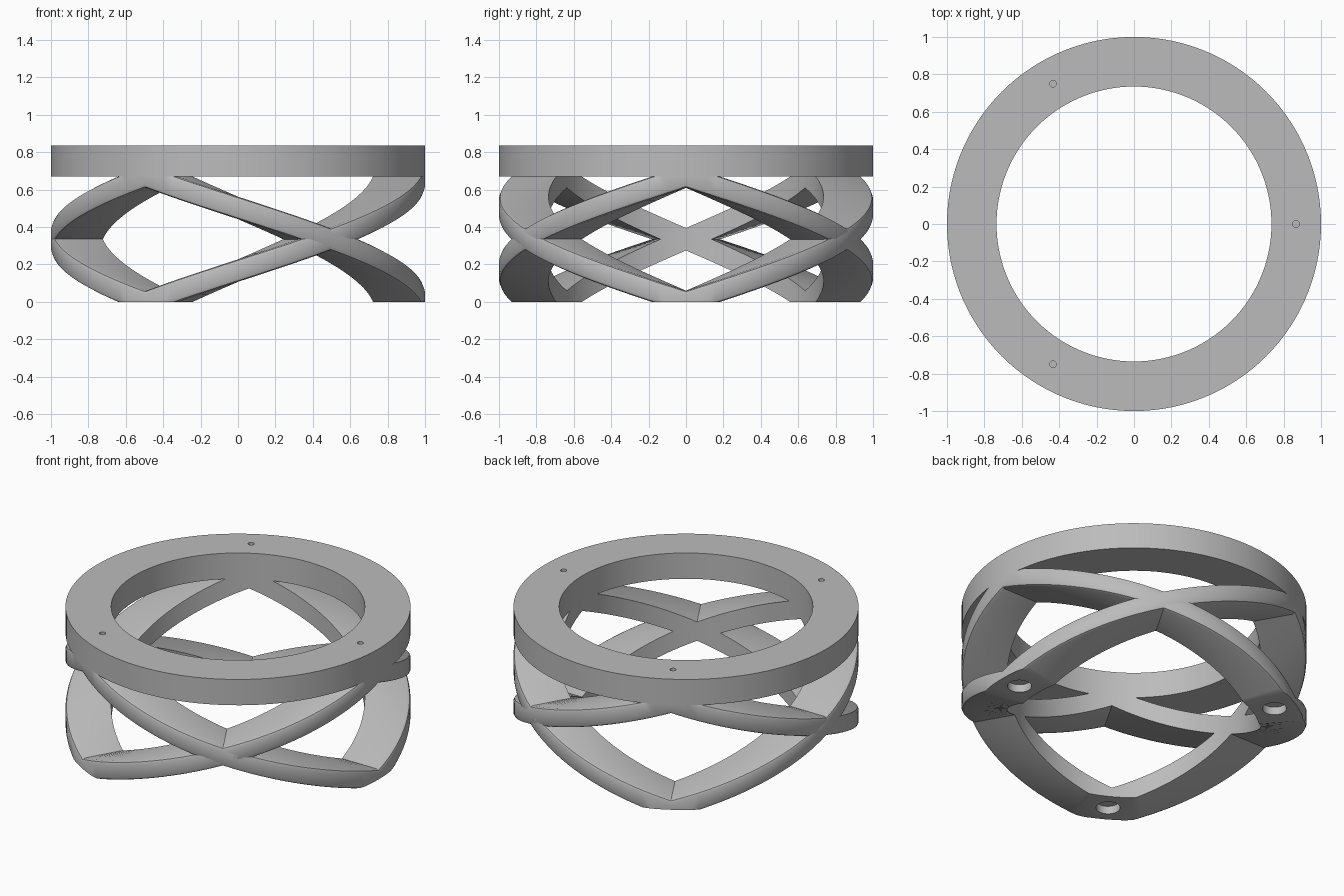
import bpy
import bmesh
from math import cos, sin, radians
from mathutils import Matrix

if "Cube" in bpy.data.objects:
    bpy.data.objects.remove(bpy.data.objects["Cube"])

OUTER, INNER = 1.0, 0.735
RING_LOW, RING_HIGH = 0.67, 0.835
HALF = 0.06          # half the height of a leg band
ROUND = 0.02         # softened outer edge of a band
STEP = 3             # degrees per facet
HOLE_R = 0.866       # circle on which all holes sit

grey = bpy.data.materials.new("plain_grey")
grey.use_nodes = True
grey.diffuse_color = (0.5, 0.5, 0.5, 1)
grey.node_tree.nodes["Principled BSDF"].inputs["Base Color"].default_value = (0.5, 0.5, 0.5, 1)


def make_object(name, bm):
    bmesh.ops.recalc_face_normals(bm, faces=bm.faces[:])
    mesh = bpy.data.meshes.new(name)
    bm.to_mesh(mesh)
    bm.free()
    mesh.materials.append(grey)
    obj = bpy.data.objects.new(name, mesh)
    bpy.context.collection.objects.link(obj)
    return obj


def select_only(obj):
    bpy.ops.object.select_all(action="DESELECT")
    obj.select_set(True)
    bpy.context.view_layer.objects.active = obj


def sweep(bm, sections, closed):
    """Skin a list of equal cross-sections, capping the ends if open."""
    rows = [[bm.verts.new(p) for p in s] for s in sections]
    pairs = list(zip(rows, rows[1:]))
    if closed:
        pairs.append((rows[-1], rows[0]))
    else:
        bm.faces.new(rows[0])
        bm.faces.new(rows[-1])
    for a, b in pairs:
        for i in range(len(a)):
            j = (i + 1) % len(a)
            bm.faces.new((a[i], a[j], b[j], b[i]))


def trim(bm, z, up):
    """Cut level at height z, remove the far side and close the cut."""
    cut = bmesh.ops.bisect_plane(
        bm, geom=bm.verts[:] + bm.edges[:] + bm.faces[:], dist=1e-6,
        plane_co=(0, 0, z), plane_no=(0, 0, 1),
        clear_outer=up, clear_inner=not up)["geom_cut"]
    edges = [e for e in cut if isinstance(e, bmesh.types.BMEdge)]
    bmesh.ops.holes_fill(bm, edges=edges, sides=0)


def drill(obj, angles, radius, low, high):
    """Cut upright round holes at the given angles."""
    bm = bmesh.new()
    for a in angles:
        place = Matrix.Translation((HOLE_R * cos(radians(a)),
                                    HOLE_R * sin(radians(a)), (low + high) / 2))
        bmesh.ops.create_cone(bm, cap_ends=True, segments=24, radius1=radius,
                              radius2=radius, depth=high - low, matrix=place)
    cutter = make_object("hole_cutter", bm)
    cutter.hide_render = True
    select_only(obj)
    mod = obj.modifiers.new("holes", "BOOLEAN")
    mod.operation = "DIFFERENCE"
    mod.solver = "EXACT"
    mod.object = cutter
    bpy.ops.object.modifier_apply(modifier=mod.name)
    bpy.data.objects.remove(cutter)


def finish(obj):
    select_only(obj)
    bpy.ops.object.shade_smooth_by_angle(angle=radians(28))


def around(profile, angle, lift=0):
    c, s = cos(radians(angle)), sin(radians(angle))
    return [(r * c, r * s, z + lift) for r, z in profile]


# Top ring with three small screw holes
bm = bmesh.new()
ring_profile = [(INNER, RING_LOW), (OUTER, RING_LOW), (OUTER, RING_HIGH), (INNER, RING_HIGH)]
sweep(bm, [around(ring_profile, a) for a in range(0, 360, STEP)], True)
ring = make_object("top_ring", bm)
drill(ring, (0, 120, 240), 0.018, RING_HIGH - 0.1, RING_HIGH + 0.1)
finish(ring)

# Three V-shaped legs, each climbing both ways from its foot to the ring
upper = [(INNER, HALF), (OUTER - ROUND, HALF),
         (OUTER - ROUND * 0.3, HALF - ROUND * 0.3), (OUTER, HALF - ROUND)]
band_profile = upper + [(r, -z) for r, z in reversed(upper)]
for n, foot in enumerate((0, 120, 240)):
    bm = bmesh.new()
    sweep(bm, [around(band_profile, foot + a, RING_LOW * abs(a) / 120)
               for a in range(-120, 121, STEP)], False)
    trim(bm, 0, False)
    trim(bm, RING_LOW, True)
    leg = make_object(f"crossing_leg_{n + 1}", bm)
    # Shallow round pocket under the foot
    drill(leg, (foot,), 0.07, -0.05, 0.05)
    finish(leg)
